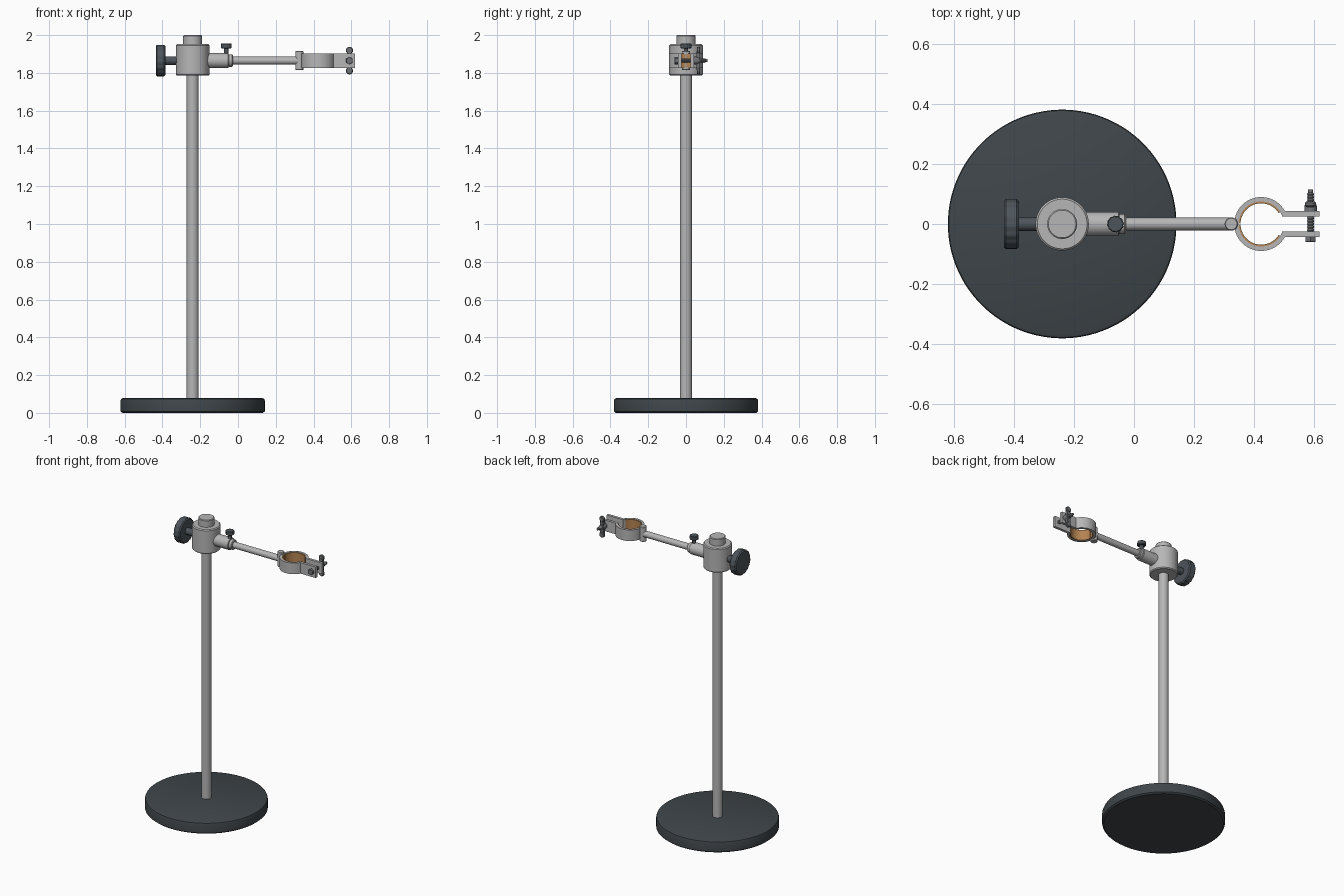
import bpy, bmesh, math
from mathutils import Matrix

if "Cube" in bpy.data.objects:
    bpy.data.objects.remove(bpy.data.objects["Cube"])


def material(name, rgb):
    m = bpy.data.materials.new(name)
    m.diffuse_color = (*rgb, 1)
    m.use_nodes = True
    m.node_tree.nodes["Principled BSDF"].inputs["Base Color"].default_value = m.diffuse_color
    return m


CAST = material("dark cast iron", (0.05, 0.061, 0.069))
GRIP = material("dark grip", (0.075, 0.09, 0.103))
STEEL = material("light steel", (0.47, 0.47, 0.47))
BOLT = material("bolt steel", (0.16, 0.17, 0.18))
CORK = material("cork", (0.46, 0.23, 0.085))

AXES = {"z": Matrix(), "x": Matrix.Rotation(math.pi / 2, 4, "Y"),
        "y": Matrix.Rotation(-math.pi / 2, 4, "X")}
PX, H = -0.24, 1.865          # column position, arm height
RX, BX = 0.425, 0.59          # clamp ring centre, clamp bolt position


def finish(name, bm, mat, smooth=True):
    bmesh.ops.recalc_face_normals(bm, faces=bm.faces)
    mesh = bpy.data.meshes.new(name)
    bm.to_mesh(mesh)
    bm.free()
    mesh.materials.append(mat)
    ob = bpy.data.objects.new(name, mesh)
    bpy.context.collection.objects.link(ob)
    if smooth:
        bpy.ops.object.select_all(action="DESELECT")
        ob.select_set(True)
        bpy.context.view_layer.objects.active = ob
        bpy.ops.object.shade_smooth_by_angle(angle=math.radians(32))
    return ob


def lathe(name, profile, mat, loc, axis="z", n=32, flute=0.0, smooth=True):
    """Capped turned part from (radius, distance along axis) pairs."""
    bm = bmesh.new()
    rings = []
    for r, t in profile:
        ring = []
        for i in range(n):
            a = 2 * math.pi * (i + 0.5) / n
            rr = r * (1 - flute * (i // 2 % 2))
            ring.append(bm.verts.new((rr * math.cos(a), rr * math.sin(a), t)))
        rings.append(ring)
    for a, b in zip(rings, rings[1:]):
        for i in range(n):
            j = (i + 1) % n
            bm.faces.new((a[i], a[j], b[j], b[i]))
    bm.faces.new(rings[0])
    bm.faces.new(rings[-1])
    bm.transform(Matrix.Translation(loc) @ AXES[axis])
    return finish(name, bm, mat, smooth)


def rod(name, r, a, b, mat, loc, axis="z", bevel=0.004, **kw):
    prof = [(r - bevel, a), (r, a + bevel), (r, b - bevel), (r - bevel, b)]
    return lathe(name, prof if bevel else [(r, a), (r, b)], mat, loc, axis, **kw)


def plate(name, points, z0, z1, mat):
    """Outline in x, y extruded upward."""
    bm = bmesh.new()
    f = bm.faces.new([bm.verts.new((x, y, z0)) for x, y in points])
    ext = bmesh.ops.extrude_face_region(bm, geom=[f])["geom"]
    top = [v for v in ext if isinstance(v, bmesh.types.BMVert)]
    bmesh.ops.translate(bm, verts=top, vec=(0, 0, z1 - z0))
    return finish(name, bm, mat)


def arc(r, a0, a1, n=24):
    return [(RX + r * math.cos(math.radians(a0 + (a1 - a0) * i / n)),
             r * math.sin(math.radians(a0 + (a1 - a0) * i / n)))
            for i in range(n + 1)]


# Base and column
lathe("base", [(0.372, 0), (0.382, 0.008), (0.382, 0.066), (0.379, 0.074), (0.37, 0.078)],
      CAST, (PX, 0, 0), n=96)
rod("column", 0.032, 0.07, 1.97, STEEL, (PX, 0, 0), bevel=0)
rod("column_cap", 0.05, 1.94, 2.0, STEEL, (PX, 0, 0), n=48)
rod("sliding_block", 0.089, 1.785, 1.952, STEEL, (PX, 0, 0), bevel=0.006, n=64)

# Clamping knob on the block
rod("knob_shaft", 0.023, -0.39, -0.3, GRIP, (0, 0, H), "x", bevel=0)
rod("locking_knob", 0.084, -0.435, -0.385, GRIP, (0, 0, H), "x", bevel=0.007,
    n=64, flute=0.03)

# Arm socket with thumb screw
rod("arm_socket", 0.04, -0.18, -0.05, STEEL, (0, 0, H), "x", bevel=0.002)
rod("socket_collar", 0.033, -0.052, -0.027, STEEL, (0, 0, H), "x")
rod("thumb_screw_shaft", 0.012, 1.89, 1.935, GRIP, (-0.062, 0, 0), bevel=0, n=16)
rod("thumb_screw_head", 0.028, 1.93, 1.956, GRIP, (-0.062, 0, 0), bevel=0.003,
    n=48, flute=0.06)

# Arm and hinge pin
rod("arm", 0.021, -0.04, 0.325, STEEL, (0, 0, H), "x", bevel=0)
rod("hinge_pin", 0.022, 1.815, 1.916, STEEL, (0.325, 0, 0), bevel=0.003)

# Two clamp jaws with cork lining
for side, label in ((1, "rear"), (-1, "front")):
    outer = arc(0.09, 179, 28)
    inner = arc(0.075, 20, 179)
    jaw = outer + [(0.51, 0.043), (0.62, 0.043), (0.62, 0.025)] + inner
    plate(label + "_jaw", [(x, y * side) for x, y in jaw], 1.827, 1.903, STEEL)
    lining = arc(0.0755, 178, 32) + arc(0.069, 32, 178)
    plate(label + "_cork_lining", [(x, y * side) for x, y in lining], 1.829, 1.901, CORK)

# Threaded clamp bolt
thread = [(0.0125 if i % 2 else 0.0095, -0.045 + 0.005 * i) for i in range(30)]
lathe("clamp_bolt", thread + [(0.008, 0.105), (0.008, 0.115)], BOLT, (BX, 0, H), "y", n=16)
rod("hex_head", 0.02, -0.06, -0.042, BOLT, (BX, 0, H), "y", bevel=0.001, n=6, smooth=False)

# Wing nut
lathe("wing_nut_body", [(0.021, 0.043), (0.021, 0.06), (0.016, 0.074)], BOLT,
      (BX, 0, H), "y", n=24)
for s, label in ((1, "upper"), (-1, "lower")):
    rod(label + "_wing", 0.019, 0.057, 0.075, BOLT, (BX, 0, H + s * 0.054), "y", n=24)
    plate(label + "_wing_neck", [(BX - 0.012, 0.055), (BX + 0.012, 0.055),
                                 (BX + 0.012, 0.072), (BX - 0.012, 0.072)],
          min(H, H + s * 0.05), max(H, H + s * 0.05), BOLT)
